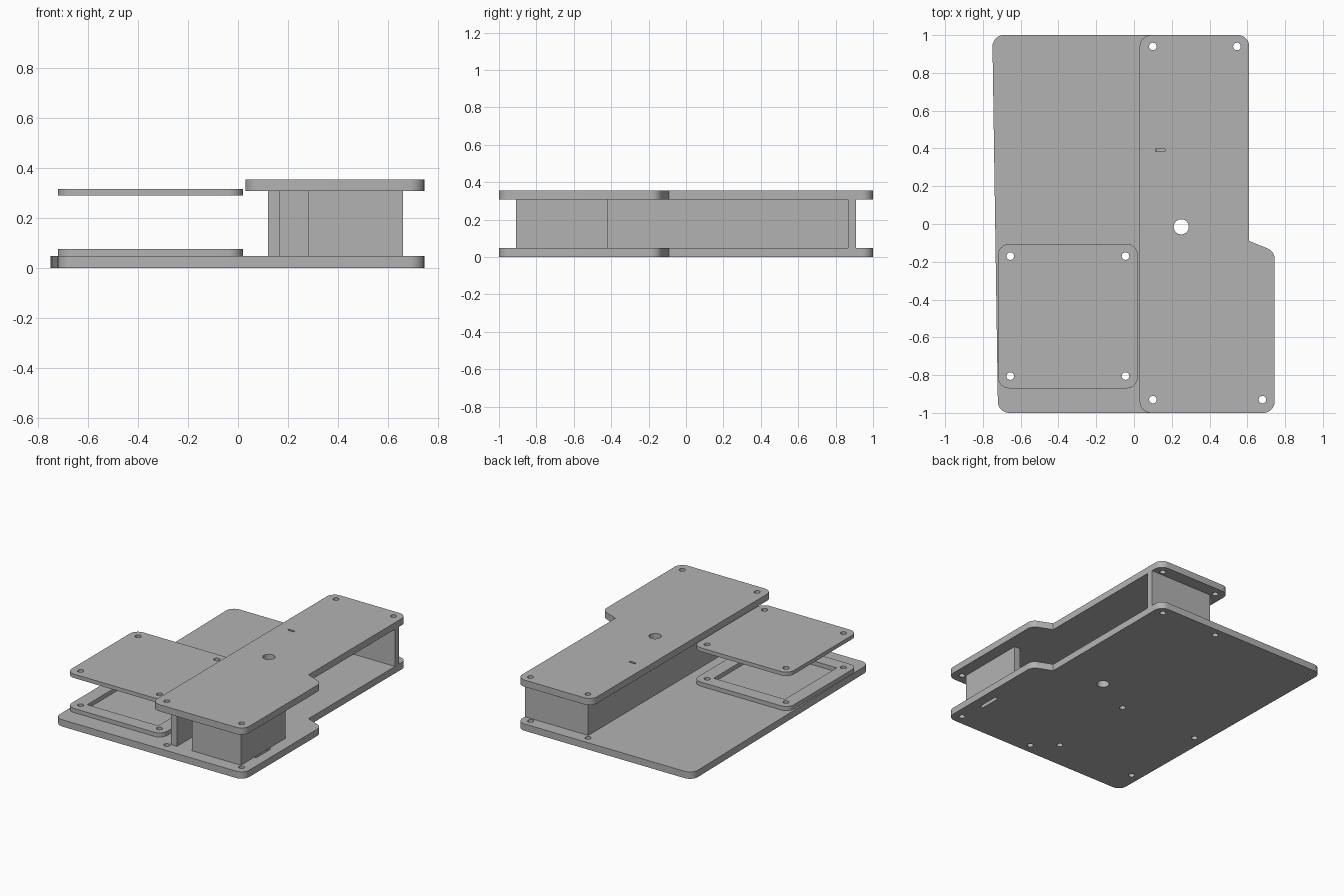
import bpy, bmesh, math
from mathutils import Vector

old = bpy.data.objects.get("Cube")
if old:
    bpy.data.objects.remove(old, do_unlink=True)

GREY = (0.45, 0.45, 0.45, 1)
grey = bpy.data.materials.new("plain grey")
grey.use_nodes = True
grey.diffuse_color = GREY
grey.node_tree.nodes["Principled BSDF"].inputs["Base Color"].default_value = GREY


def rounded(corners, radius, sharp=(), steps=8):
    """Outline with arcs at every corner not listed in sharp."""
    out = []
    for i, c in enumerate(corners):
        p = Vector(c)
        if i in sharp:
            out.append(p)
            continue
        a = (Vector(corners[i - 1]) - p).normalized()
        b = (Vector(corners[(i + 1) % len(corners)]) - p).normalized()
        half = a.angle(b) / 2
        centre = p + (a + b).normalized() * radius / math.sin(half)
        s = p + a * radius / math.tan(half) - centre
        e = p + b * radius / math.tan(half) - centre
        turn = math.atan2(s.x * e.y - s.y * e.x, s.dot(e))
        for k in range(steps + 1):
            t = turn * k / steps
            out.append(centre + Vector((s.x * math.cos(t) - s.y * math.sin(t),
                                        s.x * math.sin(t) + s.y * math.cos(t))))
    return out


def circle(x, y, r, n=24):
    return [(x + r * math.cos(math.tau * k / n), y + r * math.sin(math.tau * k / n))
            for k in range(n)]


def rect(x0, x1, y0, y1):
    return [(x0, y0), (x1, y0), (x1, y1), (x0, y1)]


def plate(name, z0, z1, outline, holes=()):
    """Extrude a flat outline, with holes, from z0 to z1."""
    curve = bpy.data.curves.new(name, "CURVE")
    curve.dimensions = "2D"
    curve.fill_mode = "BOTH"
    curve.extrude = (z1 - z0) / 2
    for loop in [outline, *holes]:
        spline = curve.splines.new("POLY")
        spline.points.add(len(loop) - 1)
        for point, p in zip(spline.points, loop):
            point.co = (p[0], p[1], 0, 1)
        spline.use_cyclic_u = True
    temp = bpy.data.objects.new(name + " outline", curve)
    bpy.context.collection.objects.link(temp)
    graph = bpy.context.evaluated_depsgraph_get()
    mesh = bpy.data.meshes.new_from_object(temp.evaluated_get(graph))
    bpy.data.objects.remove(temp, do_unlink=True)
    bm = bmesh.new()
    bm.from_mesh(mesh)
    bmesh.ops.remove_doubles(bm, verts=bm.verts, dist=0.0001)
    bmesh.ops.translate(bm, verts=bm.verts, vec=(0, 0, (z0 + z1) / 2))
    bmesh.ops.recalc_face_normals(bm, faces=bm.faces)
    bm.to_mesh(mesh)
    bm.free()
    mesh.materials.clear()
    mesh.materials.append(grey)
    obj = bpy.data.objects.new(name, mesh)
    bpy.context.collection.objects.link(obj)
    bpy.ops.object.select_all(action="DESELECT")
    obj.select_set(True)
    bpy.context.view_layer.objects.active = obj
    bpy.ops.object.shade_smooth_by_angle(angle=math.radians(30))
    return obj


# Levels and shared holes
BASE_TOP, WALL_TOP, TOP = 0.048, 0.308, 0.355
T = 0.045
right_edge = [(0.745, -1), (0.745, -0.145), (0.61, -0.09), (0.61, 1)]
case_screws = [circle(x, y, 0.02) for x, y in
               ((0.1, 0.94), (0.545, 0.94), (0.1, -0.93), (0.68, -0.93))]
lid_screws = [circle(x, y, 0.02) for x in (-0.655, -0.045) for y in (-0.17, -0.805)]
shaft = circle(0.25, -0.015, 0.04, 32)

# Base and top plates
plate("base_plate", 0, BASE_TOP,
      rounded([(-0.72, -1), *right_edge, (-0.75, 1)], 0.06, sharp=(3,)),
      [*case_screws, *lid_screws, shaft, rect(0.65, 0.675, -0.76, -0.6)])
plate("top_plate", WALL_TOP, TOP,
      rounded([(0.03, -1), *right_edge, (0.03, 1)], 0.06, sharp=(3,)),
      [*case_screws, shaft, rect(0.115, 0.165, 0.383, 0.398)])

# Walls between the plates
plate("long_wall", BASE_TOP, WALL_TOP, rect(0.12, 0.12 + T, -0.91, 0.91))
plate("back_wall", BASE_TOP, WALL_TOP, rect(0.12 + T, 0.61, 0.91 - T, 0.91))
plate("corner_wall", BASE_TOP, WALL_TOP,
      [(0.28, -0.91), (0.66, -0.91), (0.66, -0.42), (0.66 - T, -0.42),
       (0.66 - T, -0.91 + T), (0.28, -0.91 + T)])

# Side frame and its floating lid
side = rounded(rect(-0.72, 0.02, -0.87, -0.105), 0.06)
B = 0.095
plate("side_frame", BASE_TOP, 0.077, side,
      [*lid_screws, rect(-0.72 + B, 0.02 - B, -0.87 + B, -0.105 - B)])
plate("side_lid", 0.29, 0.317, side, lid_screws)
